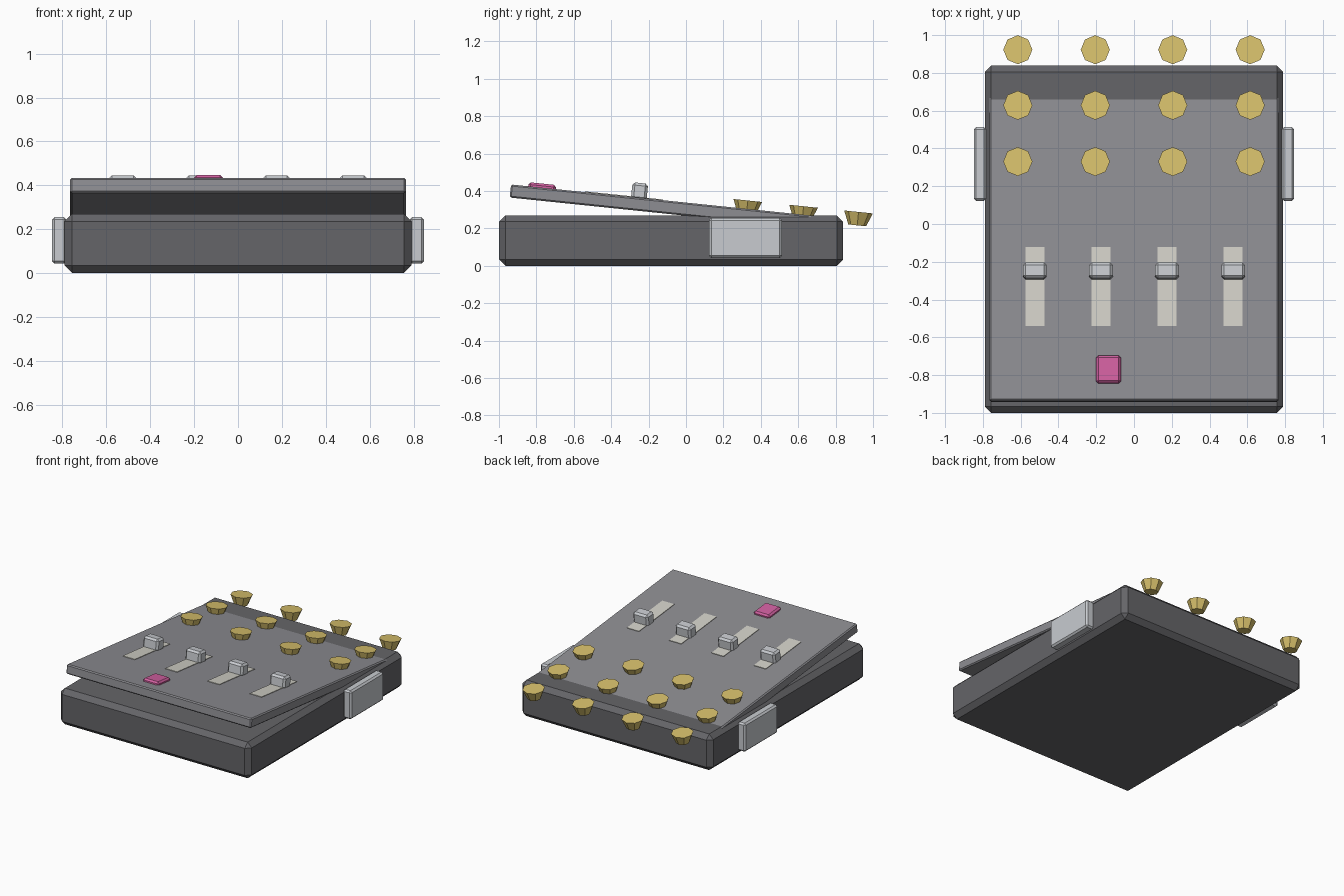
import bpy, math
from mathutils import Vector

if "Cube" in bpy.data.objects:
    bpy.data.objects.remove(bpy.data.objects["Cube"])

TILT = math.radians(-5.9)
SURF = 0.338  # deck surface height at y = 0


def material(name, rgb):
    m = bpy.data.materials.new(name)
    m.diffuse_color = (*rgb, 1)
    m.use_nodes = True
    m.node_tree.nodes["Principled BSDF"].inputs["Base Color"].default_value = m.diffuse_color
    return m


DARK = material("dark_grey", (0.13, 0.13, 0.14))
MID = material("mid_grey", (0.27, 0.27, 0.29))
LIGHT = material("light_grey", (0.58, 0.6, 0.63))
CREAM = material("cream", (0.65, 0.64, 0.58))
GOLD = material("gold", (0.68, 0.53, 0.15))
PINK = material("pink", (0.65, 0.12, 0.36))


def finish(name, mat, bevel=0):
    ob = bpy.context.object
    ob.name = name
    ob.data.materials.append(mat)
    if bevel:
        mod = ob.modifiers.new("chamfer", 'BEVEL')
        mod.width = bevel
        mod.segments = 1
    return ob


def box(name, loc, size, mat, bevel=0, tilt=0):
    bpy.ops.mesh.primitive_cube_add(size=1, location=loc, rotation=(tilt, 0, 0))
    bpy.context.object.scale = size
    bpy.ops.object.transform_apply(location=False, rotation=False, scale=True)
    return finish(name, mat, bevel)


def on_deck(x, y, h):
    """Point at height h along the deck normal above surface point (x, y)."""
    base = Vector((x, y, SURF + y * math.tan(TILT)))
    return base + h * Vector((0, -math.sin(TILT), math.cos(TILT)))


# Body
box("body", (0, -0.08, 0.135), (1.58, 1.84, 0.27), DARK, 0.034)

# Tilted deck, sinking into the body at the back
box("deck", on_deck(0, -0.075, -0.035), (1.53, 1.73, 0.07), MID, 0.008, TILT)

# Side handles
for side, x in (("left", -0.815), ("right", 0.815)):
    box("handle_" + side, (x, 0.318, 0.149), (0.066, 0.39, 0.213), LIGHT, 0.012)

# Sliders: flat slot and chamfered cap
for i in range(4):
    x = -0.525 + 0.35 * i
    box(f"slider_slot_{i}", on_deck(x, -0.332, -0.002), (0.1, 0.42, 0.012), CREAM, 0, TILT)
    box(f"slider_cap_{i}", on_deck(x, -0.252, 0.034), (0.125, 0.084, 0.09), LIGHT, 0.014, TILT)

# Pink button
box("button", on_deck(-0.135, -0.77, 0.005), (0.132, 0.148, 0.034), PINK, 0.012, TILT)

# Knobs: eight-sided, flaring upwards
for row, y in enumerate((0.326, 0.624, 0.918)):
    for col in range(4):
        x = -0.615 + 0.41 * col
        bpy.ops.mesh.primitive_cone_add(vertices=8, radius1=0.048, radius2=0.077, depth=0.072,
                                        location=on_deck(x, y, 0.009), rotation=(TILT, 0, 0))
        finish(f"knob_{row}_{col}", GOLD)
